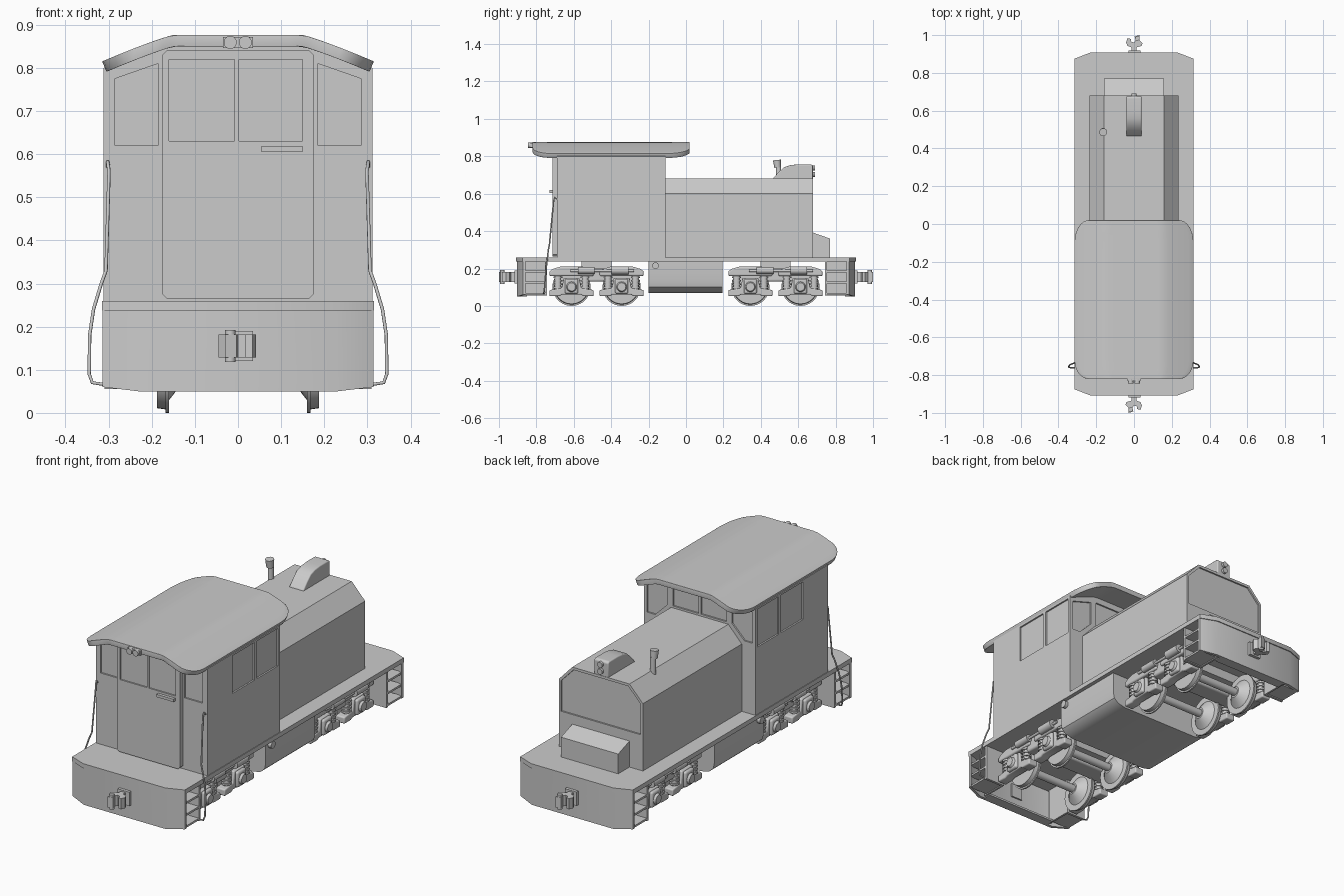
import bpy, bmesh, math
from mathutils import Vector

if "Cube" in bpy.data.objects:
    bpy.data.objects.remove(bpy.data.objects["Cube"])


def mesh_obj(name, bm):
    bmesh.ops.recalc_face_normals(bm, faces=bm.faces)
    me = bpy.data.meshes.new(name)
    bm.to_mesh(me)
    bm.free()
    ob = bpy.data.objects.new(name, me)
    bpy.context.collection.objects.link(ob)
    return ob


def add_prism(bm, pts, axis, a, b):
    """Extrude a 2D outline along an axis from a to b."""
    put = {'x': lambda p, t: (t, p[0], p[1]),
           'y': lambda p, t: (p[0], t, p[1]),
           'z': lambda p, t: (p[0], p[1], t)}[axis]
    r = [[bm.verts.new(put(p, t)) for p in pts] for t in (a, b)]
    n = len(pts)
    bm.faces.new(r[0])
    bm.faces.new(r[1][::-1])
    for i in range(n):
        bm.faces.new((r[0][i], r[0][(i + 1) % n], r[1][(i + 1) % n], r[1][i]))


def prism(name, pts, axis, a, b):
    bm = bmesh.new()
    add_prism(bm, pts, axis, a, b)
    return mesh_obj(name, bm)


def rect(a0, a1, b0, b1):
    return [(a0, b0), (a1, b0), (a1, b1), (a0, b1)]


def box(name, x, y, z):
    return prism(name, rect(*x, *y), 'z', *z)


def cyl(name, p0, p1, r, r2=None, seg=24):
    p0, p1 = Vector(p0), Vector(p1)
    bm = bmesh.new()
    bmesh.ops.create_cone(bm, cap_ends=True, segments=seg, radius1=r,
                          radius2=r if r2 is None else r2, depth=(p1 - p0).length)
    bm.transform(Vector((0, 0, 1)).rotation_difference(p1 - p0).to_matrix().to_4x4())
    bmesh.ops.translate(bm, verts=bm.verts, vec=(p0 + p1) / 2)
    return mesh_obj(name, bm)


def tube(name, pts, r):
    cu = bpy.data.curves.new(name, 'CURVE')
    cu.dimensions = '3D'
    cu.bevel_depth = r
    cu.bevel_resolution = 2
    cu.use_fill_caps = True
    sp = cu.splines.new('POLY')
    sp.points.add(len(pts) - 1)
    for p, q in zip(sp.points, pts):
        p.co = (*q, 1)
    ob = bpy.data.objects.new(name, cu)
    bpy.context.collection.objects.link(ob)
    return ob


def mir(pts):
    """Complete a right-half outline by mirroring it."""
    return pts + [(-p[0], p[1]) for p in reversed(pts)]


def flip(pts):
    return [(-p[0], p[1]) for p in pts]


def bevel(ob, w, seg=3):
    m = ob.modifiers.new('bevel', 'BEVEL')
    m.width, m.segments, m.limit_method = w, seg, 'ANGLE'
    return ob


def recess(ob, cuts):
    """Cut shallow panels: list of (outline, axis, from, to)."""
    bm = bmesh.new()
    for c in cuts:
        add_prism(bm, *c)
    cutter = mesh_obj('cutter', bm)
    m = ob.modifiers.new('cut', 'BOOLEAN')
    m.object, m.operation, m.solver = cutter, 'DIFFERENCE', 'EXACT'
    bpy.context.view_layer.objects.active = ob
    bpy.ops.object.modifier_apply(modifier=m.name)
    bpy.data.objects.remove(cutter)


# deck
prism('deck', [(.315, -.875), (.23, -.908)] + [(-.23, -.908), (-.315, -.875), (-.315, .875),
      (-.23, .908), (.23, .908), (.315, .875)], 'z', .237, .26)

# hood with recessed end panel, and sloped box ahead of it
hood = prism('hood', mir([(.235, .25), (.235, .6), (.16, .68)]), 'y', -.12, .68)
recess(hood, [(mir([(.222, .44), (.222, .595), (.153, .667)]), 'y', .672, .70)])
prism('hood_front_box', [(.67, .25), (.77, .25), (.77, .36), (.67, .395)], 'x', -.16, .16)

# cab body with window recesses
cab = prism('cab', mir([(.312, .25), (.312, .80), (.16, .86)]), 'y', -.69, -.11)
front_win = [(.185, .62), (.285, .62), (.285, .775), (.185, .81)]
back_win = [(.18, .69), (.25, .62), (.295, .62), (.295, .775), (.18, .81)]
mid_win = rect(.006, .15, .69, .82)
cuts = []
for f in (list, flip):
    cuts += [(f(front_win), 'y', -.72, -.682), (f(back_win), 'y', -.118, -.08),
             (f(mid_win), 'y', -.118, -.08)]
for s in (-1, 1):
    cuts += [(rect(-.49, -.315, .60, .79), 'x', s * .304, s * .34),
             (rect(-.295, -.125, .60, .79), 'x', s * .304, s * .34)]
recess(cab, cuts)

# end door and its handle
door = prism('cab_door', mir([(.165, .265), (.175, .275), (.175, .83), (.165, .84)]), 'y', -.715, -.68)
recess(door, [(rect(-.16, -.008, .63, .82), 'y', -.74, -.708), (rect(.002, .15, .63, .82), 'y', -.74, -.708)])
box('door_handle', (.055, .15), (-.73, -.71), (.605, .619))

# roof: curved sheet with rounded corners
bm = bmesh.new()
NY, NX = 32, 24
rows = []
for i in range(NY + 1):
    y = -.40 + .42 * math.sin(math.pi / 2 * (2 * i / NY - 1))
    d = max(0, (-.72 - y) / .1, (y + .1) / .12)
    w = .24 + .075 * math.sqrt(max(0, 1 - d * d))
    row = []
    for j in range(NX + 1):
        x = w * (2 * j / NX - 1)
        k = max(0, abs(x) - .15) / .165
        row.append(bm.verts.new((x, y, .876 - .061 * k ** 1.15)))
    rows.append(row)
for a, b in zip(rows, rows[1:]):
    for j in range(NX):
        bm.faces.new((a[j], a[j + 1], b[j + 1], b[j]))
roof = mesh_obj('cab_roof', bm)
if roof.data.polygons[0].normal.z < 0:
    roof.data.flip_normals()
sol = roof.modifiers.new('thick', 'SOLIDIFY')
sol.thickness, sol.offset = .026, -1
bevel(roof, .01).modifiers['bevel'].angle_limit = math.radians(50)

# cab headlight pair
box('cab_headlight_housing', (-.035, .035), (-.832, -.80), (.846, .872))
for x in (-.018, .017):
    cyl('cab_headlight', (x, -.81, .859), (x, -.845, .859), .015)

# hood lamp fairing with stacked lamps
bevel(prism('lamp_fairing', [(.465, .67), (.465, .682), (.495, .715), (.525, .742), (.56, .753),
      (.60, .757), (.67, .757), (.678, .75), (.678, .67)], 'x', -.04, .04), .018)
for z in (.737, .703):
    cyl('hood_lamp', (0, .67, z), (0, .69, z), .014)

# exhaust stack
cyl('exhaust_pipe', (-.163, .495, .64), (-.163, .495, .75), .014)
cyl('exhaust_cap', (-.163, .49, .74), (-.163, .486, .78), .018, .021)

# fuel tank with filler caps
prism('fuel_tank', mir([(.22, .07), (.265, .08), (.288, .10), (.295, .13), (.295, .24)]), 'y', -.2, .195)
for s in (-1, 1):
    cyl('filler_cap', (s * .28, -.163, .215), (s * .312, -.163, .215), .018)

# ends: buffer plates, steps, couplers
coupler = [(.013, -.89), (.013, -.935), (.035, -.943), (.042, -.962), (.034, -.984), (.017, -.98),
           (.017, -.966), (0, -.96), (-.008, -.973), (-.003, -.993), (-.03, -1), (-.03, -.972),
           (-.045, -.957), (-.04, -.943), (-.013, -.935), (-.013, -.89)]
for e in (-1, 1):
    n = 'front' if e < 0 else 'rear'
    strip = mir([(.23, .903), (.314, .872), (.314, .858), (.228, .888)][::-1][2:] + [])
    plan = [(.314, .872), (.23, .903), (-.23, .903), (-.314, .872),
            (-.314, .858), (-.228, .888), (.228, .888), (.314, .858)]
    plate = prism(n + '_end_plate', [(x, e * y) for x, y in plan], 'z', .05, .24)
    for v in plate.data.vertices:
        if abs(v.co.x) > .3 and v.co.z < .1:
            v.co.z = .06
    box(n + '_plate_lip', (-.2, .2), sorted((e * .85, e * .89)), (.05, .06))
    for s in (-1, 1):
        xs = sorted((s * .2, s * .31))
        box('step_back_plate', xs, sorted((e * .742, e * .755)), (.055, .24))
        box('step_side_wall', sorted((s * .2, s * .21)), sorted((e * .75, e * .88)), (.055, .24))
        for z in (.06, .12, .18):
            box('step_tread', xs, sorted((e * .75, e * .867)), (z, z + .01))
    box(n + '_coupler_mount', (-.03, .035), sorted((e * .88, e * .918)), (.12, .19))
    c = -e
    prism(n + '_coupler', [(c * x, c * y) for x, y in coupler], 'z', .128, .182)
    cyl(n + '_coupler_pin', (c * -.018, e * .983, .118), (c * -.018, e * .983, .192), .012)

# trailing grab hoses beside the cab
for s in (-1, 1):
    tube('grab_iron', [(s * x, y, z) for x, y, z in [
        (.302, -.69, .57), (.302, -.702, .582), (.299, -.708, .56), (.306, -.73, .33), (.317, -.736, .30),
        (.335, -.743, .24), (.344, -.75, .18), (.345, -.757, .09), (.338, -.76, .07), (.31, -.76, .066)]], .004)

# trucks
arch = mir([(.118, .16), (.118, .185), (.10, .198), (.06, .21)])
saddle = mir([(.05, .06), (.065, .052), (.118, .052), (.118, .085), (.052, .095), (.042, .15)])
for cy in (-.478, .478):
    box('truck_bolster', (-.2, .2), (cy - .08, cy + .08), (.19, .238))
    bevel(box('truck_transom', (-.24, .24), (cy - .05, cy + .05), (.13, .2)), .01)
    for s in (-1, 1):
        bevel(box('truck_side_beam', sorted((s * .205, s * .24)), (cy - .16, cy + .16), (.165, .2)), .008)
        cyl('brake_cylinder', (s * .255, cy - .10, .19), (s * .255, cy - .01, .19), .018)
        cyl('brake_cylinder', (s * .255, cy + .08, .19), (s * .255, cy + .17, .19), .022)
        cyl('brake_rod', (s * .255, cy - .14, .188), (s * .255, cy + .2, .188), .007, seg=12)
    for wy in (cy - .134, cy + .134):
        cyl('axle', (-.26, wy, .102), (.26, wy, .102), .02)
        for s in (-1, 1):
            cyl('wheel_flange', (s * .16, wy, .102), (s * .168, wy, .102), .102, seg=40)
            cyl('wheel_tread', (s * .168, wy, .102), (s * .188, wy, .102), .094, .091, 40)
            cyl('wheel_hub', (s * .125, wy, .102), (s * .162, wy, .102), .028, .075)
            xs = (s * .20, s * .25)
            bevel(prism('truck_arch', [(wy + a, z) for a, z in arch], 'x', *xs), .008)
            bevel(prism('truck_saddle', [(wy + a, z) for a, z in saddle], 'x', *xs), .006)
            bevel(box('journal_box', sorted((s * .21, s * .265)), (wy - .035, wy + .035), (.065, .145)), .01)
            cyl('journal_cover', (s * .26, wy, .102), (s * .276, wy, .102), .03, .022)
            for d in (-.073, .073):
                cyl('spring_core', (s * .228, wy + d, .08), (s * .228, wy + d, .17), .018, seg=16)
                for k in range(4):
                    z = .094 + k * .018
                    cyl('spring_coil', (s * .228, wy + d, z), (s * .228, wy + d, z + .009), .024, seg=16)

# smooth shading with sharp edges kept
bpy.ops.object.select_all(action='DESELECT')
for ob in bpy.data.objects:
    if ob.type == 'MESH':
        ob.select_set(True)
        bpy.context.view_layer.objects.active = ob
bpy.ops.object.shade_smooth_by_angle(angle=math.radians(35))
